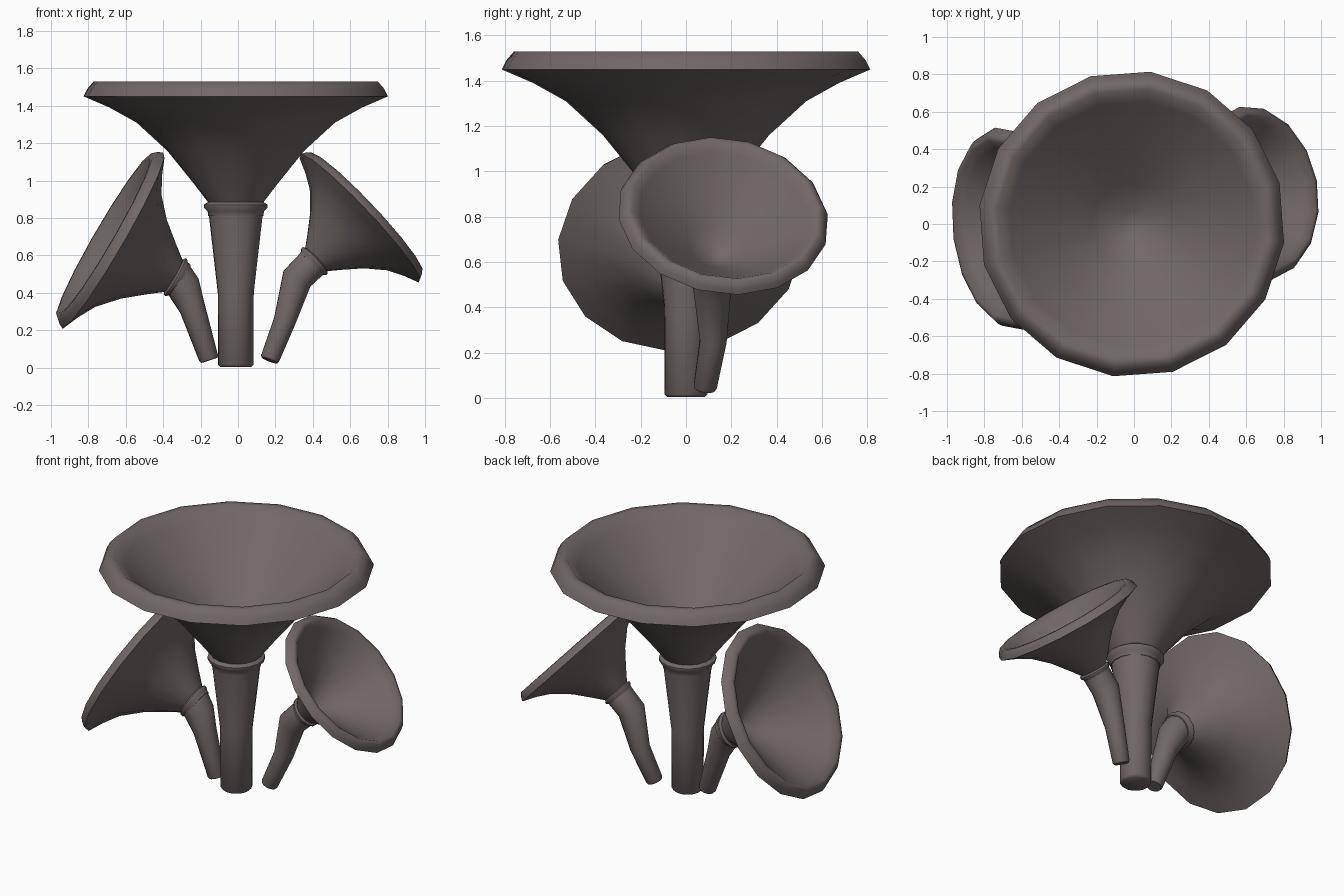
import bpy, bmesh, math
from mathutils import Vector

if "Cube" in bpy.data.objects:
    bpy.data.objects.remove(bpy.data.objects["Cube"])

SIDES = 16
PHASE = math.radians(15.5)

mat = bpy.data.materials.new("dull grey brown")
mat.diffuse_color = (0.165, 0.138, 0.134, 1)
mat.use_nodes = True
mat.node_tree.nodes["Principled BSDF"].inputs["Base Color"].default_value = mat.diffuse_color

# Cap profile: (radius, height above the collar) for the full-size funnel
CAP = [(0.148, -0.03), (0.152, -0.005), (0.172, 0.015), (0.172, 0.03), (0.15, 0.045),
       (0.235, 0.155), (0.37, 0.32), (0.535, 0.47), (0.68, 0.55), (0.82, 0.61),
       (0.80, 0.65), (0.765, 0.69), (0.725, 0.69), (0.66, 0.63),
       (0.45, 0.45), (0.22, 0.27), (0.06, 0.15)]


def loft(name, rings):
    """Skin a list of (centre, axis, radius) rings and close both ends."""
    bm = bmesh.new()
    loops = []
    for c, axis, r in rings:
        n = Vector(axis).normalized()
        u = (Vector((1, 0, 0)) - n * n.x).normalized()
        v = n.cross(u)
        loop = []
        for i in range(SIDES):
            a = PHASE + i * math.tau / SIDES
            loop.append(bm.verts.new(Vector(c) + (u * math.cos(a) + v * math.sin(a)) * r))
        loops.append(loop)
    for a, b in zip(loops, loops[1:]):
        for i in range(SIDES):
            j = (i + 1) % SIDES
            bm.faces.new((a[i], a[j], b[j], b[i]))
    bm.faces.new(loops[0][::-1])
    bm.faces.new(loops[-1])
    bmesh.ops.recalc_face_normals(bm, faces=bm.faces)
    me = bpy.data.meshes.new(name)
    bm.to_mesh(me)
    bm.free()
    ob = bpy.data.objects.new(name, me)
    bpy.context.collection.objects.link(ob)
    me.materials.append(mat)
    bpy.ops.object.select_all(action='DESELECT')
    ob.select_set(True)
    bpy.context.view_layer.objects.active = ob
    bpy.ops.object.shade_smooth_by_angle(angle=math.radians(50))


def mushroom(name, rim, axis, scale, stem):
    """Funnel cap with its rim centre at 'rim', plus a bent stem of (point, radius)."""
    n = Vector(axis).normalized()
    collar = Vector(rim) - n * 0.69 * scale
    loft(name + "_cap", [(collar + n * h * scale, n, r * scale) for r, h in CAP])
    pts = [Vector(p) for p, r in stem] + [collar + n * 0.02 * scale]
    radii = [r for p, r in stem] + [0.15 * scale]
    rings = []
    for i, (p, r) in enumerate(zip(pts, radii)):
        before = (p - pts[i - 1]).normalized() if i else Vector()
        after = (pts[i + 1] - p).normalized() if i < len(pts) - 1 else n
        rings.append((p, before + after, r))
    # small bevel at the foot
    foot, d, r = rings[0]
    rings.insert(0, (foot - d.normalized() * 0.012, d, r * 0.88))
    loft(name + "_stem", rings)


# Tall centre mushroom
mushroom("centre", (-0.012, 0, 1.53), (0, 0, 1), 1.0,
         [((-0.012, 0, 0.015), 0.095), ((-0.012, 0, 0.4), 0.097)])

# Small right mushroom, leaning outward and slightly back
mushroom("right", (0.685, 0.17, 0.83), (0.72, 0.12, 0.68), 0.573,
         [((0.172, 0.085, 0.05), 0.052), ((0.25, 0.12, 0.25), 0.06),
          ((0.315, 0.115, 0.475), 0.084)])

# Middle-sized left mushroom, leaning outward and slightly forward
mushroom("left", (-0.715, -0.03, 0.705), (-0.86, -0.10, 0.50), 0.665,
         [((-0.157, 0.0, 0.05), 0.053), ((-0.243, 0.005, 0.315), 0.07),
          ((-0.29, 0.01, 0.43), 0.092)])
